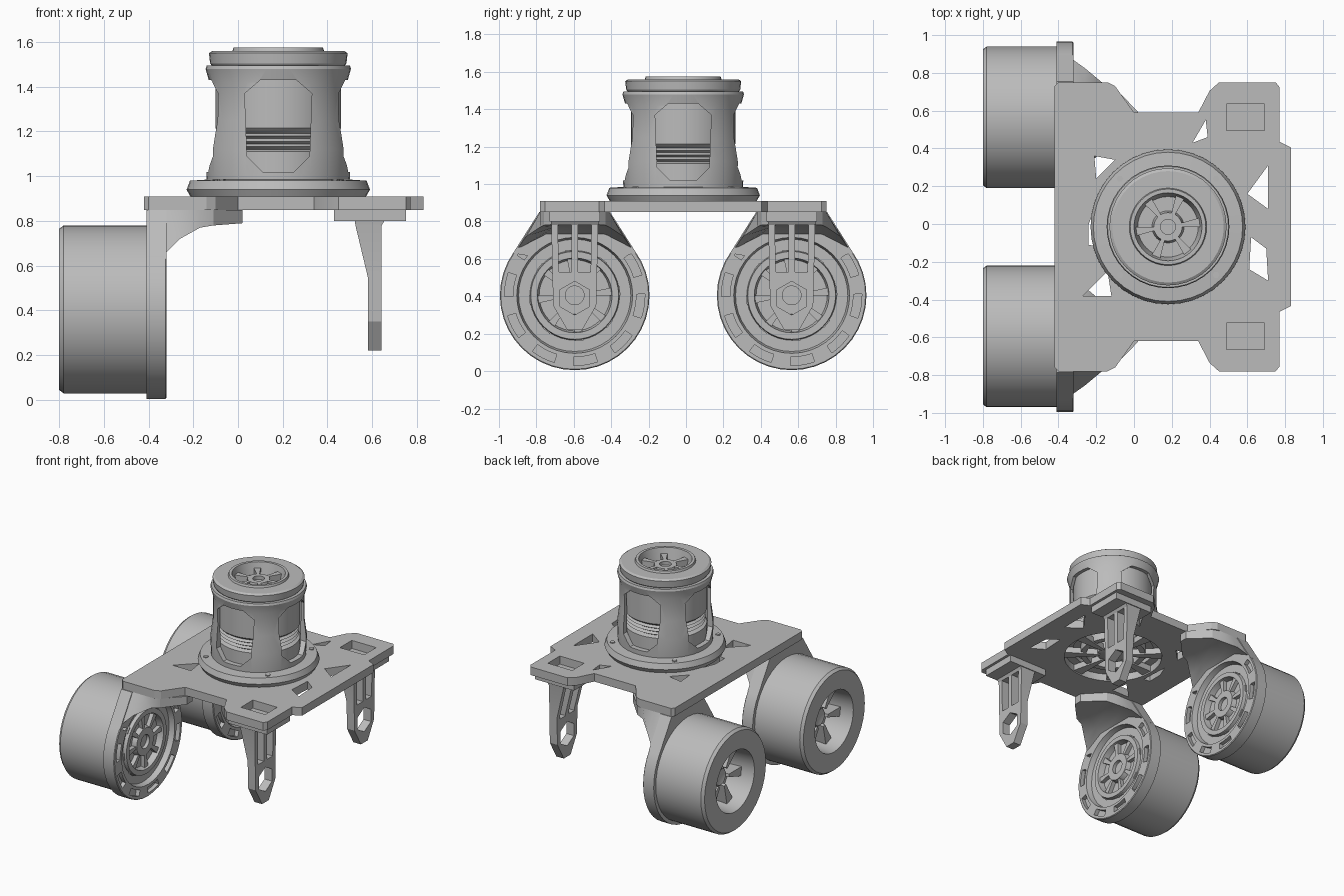
import bpy, bmesh
from math import sin, cos, pi, radians
from mathutils import Matrix

cube = bpy.data.objects.get("Cube")
if cube:
    bpy.data.objects.remove(cube, do_unlink=True)

grey = bpy.data.materials.new("plain grey")
grey.use_nodes = True
grey.diffuse_color = (0.5, 0.5, 0.5, 1)
grey.node_tree.nodes["Principled BSDF"].inputs["Base Color"].default_value = (0.5, 0.5, 0.5, 1)


def finish(name, bm):
    """Turn a bmesh into a named object."""
    bmesh.ops.remove_doubles(bm, verts=bm.verts, dist=1e-5)
    bmesh.ops.recalc_face_normals(bm, faces=bm.faces)
    mesh = bpy.data.meshes.new(name)
    bm.to_mesh(mesh)
    bm.free()
    mesh.materials.append(grey)
    obj = bpy.data.objects.new(name, mesh)
    bpy.context.collection.objects.link(obj)
    return obj


def add_loft(bm, rings):
    """Skin a list of equal-length rings and cap both ends."""
    loops = [[bm.verts.new(p) for p in ring] for ring in rings]
    n = len(loops[0])
    for a, b in zip(loops, loops[1:]):
        for i in range(n):
            j = (i + 1) % n
            bm.faces.new((a[i], a[j], b[j], b[i]))
    bm.faces.new(loops[0])
    bm.faces.new(loops[-1])


def prisms(name, outlines, axis, low, high):
    """Extrude 2D outlines along an axis into one object."""
    place = {"x": lambda p, h: (h, p[0], p[1]),
             "y": lambda p, h: (p[0], h, p[1]),
             "z": lambda p, h: (p[0], p[1], h)}[axis]
    bm = bmesh.new()
    for pts in outlines:
        add_loft(bm, [[place(p, h) for p in pts] for h in (low, high)])
    return finish(name, bm)


def lathe(name, profile, centre, axis="z", steps=40):
    """Revolve a (radius, height) profile round a vertical or x axis."""
    bm = bmesh.new()
    verts = [bm.verts.new((r, 0, h)) for r, h in profile]
    edges = [bm.edges.new(pair) for pair in zip(verts, verts[1:])]
    bmesh.ops.spin(bm, geom=verts + edges, cent=(0, 0, 0), axis=(0, 0, 1),
                   angle=2 * pi, steps=steps, use_duplicate=False)
    if axis == "x":
        bm.transform(Matrix.Rotation(pi / 2, 4, "Y"))
    bm.transform(Matrix.Translation(centre))
    return finish(name, bm)


def cut(obj, cutter):
    """Subtract the cutter, then discard it."""
    mod = obj.modifiers.new("cut", "BOOLEAN")
    mod.object = cutter
    mod.operation = "DIFFERENCE"
    mod.solver = "EXACT"
    bpy.context.view_layer.objects.active = obj
    bpy.ops.object.modifier_apply(modifier=mod.name)
    bpy.data.objects.remove(cutter, do_unlink=True)


def ngon(u, v, r, n):
    return [(u + r * cos(2 * pi * i / n), v + r * sin(2 * pi * i / n)) for i in range(n)]


def rect(u, v, w, h):
    return [(u - w, v - h), (u + w, v - h), (u + w, v + h), (u - w, v + h)]


def sector(u, v, r0, r1, a0, a1, n=4):
    """Outline of an arc-shaped slot, angles in degrees."""
    angles = [radians(a0 + (a1 - a0) * i / n) for i in range(n + 1)]
    return ([(u + r0 * cos(a), v + r0 * sin(a)) for a in angles]
            + [(u + r1 * cos(a), v + r1 * sin(a)) for a in reversed(angles)])


def spokes(u, v, r0, r1, count, width):
    return [sector(u, v, r0, r1, 360 * i / count, 360 * i / count + width, 1) for i in range(count)]


CX, CY = 0.18, -0.015      # turret axis
WHEEL_Z = 0.405

# Deck plate with its cut-outs
half = [(0.83, 0.42), (0.77, 0.45), (0.77, 0.74), (0.75, 0.765), (0.45, 0.765), (0.40, 0.72),
        (0.34, 0.605), (0, 0.605), (-0.10, 0.745), (-0.14, 0.765), (-0.40, 0.765), (-0.42, 0.745)]
outline = [(x, y - 0.015) for x, y in half] + [(x, -y - 0.015) for x, y in reversed(half)]
deck = prisms("deck_plate", [outline], "z", 0.85, 0.91)
holes = [
    ngon(CX, CY, 0.345, 32),
    rect(0.59, 0.565, 0.1, 0.07), rect(0.59, -0.595, 0.1, 0.07),
    [(0.60, 0.16), (0.71, 0.08), (0.71, 0.31)],
    [(0.62, -0.07), (0.70, -0.13), (0.71, -0.30), (0.61, -0.24)],
    [(-0.21, 0.36), (-0.20, 0.24), (-0.10, 0.34)],
    [(-0.20, 0.10), (-0.24, 0.0), (-0.24, -0.11), (-0.19, -0.12)],
    [(-0.14, -0.25), (-0.27, -0.38), (-0.12, -0.38)],
    [(0.38, 0.55), (0.31, 0.43), (0.39, 0.46)],
]
cut(deck, prisms("deck_cutter", holes, "z", 0.8, 1.0))

# Struts and rings under the turret
prisms("underside_struts", spokes(CX, CY, 0.09, 0.36, 8, 13), "z", 0.86, 0.905)
lathe("underside_hub", [(0, 0.86), (0.08, 0.86), (0.11, 0.87), (0.11, 0.95), (0, 0.95)], (CX, CY, 0))
lathe("underside_ring", [(0.19, 0.87), (0.23, 0.87), (0.23, 0.93), (0.19, 0.93), (0.19, 0.87)], (CX, CY, 0))

# Turret housing: flange and slightly waisted shell with four windows
shell = lathe("turret_housing", [
    (0.285, 0.905), (0.39, 0.905), (0.41, 0.94), (0.395, 0.98), (0.32, 0.985), (0.325, 1.12),
    (0.308, 1.25), (0.308, 1.42), (0.325, 1.48), (0.32, 1.495), (0.285, 1.495), (0.285, 0.905)], (CX, CY, 0))
window = [(0.07, 1.02), (0.14, 1.09), (0.15, 1.37), (0.08, 1.43)]
window += [(-u, z) for u, z in reversed(window)]
cut(shell, prisms("window_cutter", [[(CX + u, z) for u, z in window]], "y", -0.6, 0.6))
cut(shell, prisms("window_cutter", [[(CY + u, z) for u, z in window]], "x", -0.5, 0.9))

# Motor inside the housing with a ribbed waist
ribs = [(r, 1.12 + 0.012 * i) for i, r in enumerate([0.25, 0.27] * 4)]
lathe("turret_motor", [(0, 0.93), (0.28, 0.93), (0.28, 1.11)] + ribs
      + [(0.28, 1.215), (0.28, 1.48), (0, 1.48)], (CX, CY, 0))

# Turret cap with a recessed, spoked centre
lathe("turret_cap", [
    (0, 1.485), (0.29, 1.485), (0.305, 1.505), (0.31, 1.55), (0.295, 1.56), (0.205, 1.56), (0.20, 1.575),
    (0.18, 1.575), (0.16, 1.49), (0.085, 1.49), (0.075, 1.535), (0.04, 1.535), (0.04, 1.51), (0, 1.51)],
    (CX, CY, 0))
prisms("cap_spokes", spokes(CX, CY, 0.06, 0.17, 6, 16), "z", 1.487, 1.535)
screws = [ngon(CX + 0.36 * cos(a), CY + 0.36 * sin(a), 0.018, 6)
          for a in [pi / 4 + i * pi / 2 for i in range(4)]]
prisms("flange_screws", screws, "z", 0.97, 0.988)

for side, wy in (("left", 0.565), ("right", -0.595)):
    # Wheel drum, open outside, with a stepped flange inside
    wheel = lathe("wheel_" + side, [
        (0, -0.66), (0.06, -0.68), (0.13, -0.60), (0.21, -0.60), (0.225, -0.80), (0.36, -0.80),
        (0.375, -0.78), (0.375, -0.41), (0.40, -0.41), (0.40, -0.325), (0.395, -0.32), (0.31, -0.32),
        (0.30, -0.36), (0.24, -0.36), (0.235, -0.335), (0.20, -0.335), (0.19, -0.38), (0.11, -0.38),
        (0.10, -0.345), (0.05, -0.345), (0.05, -0.37), (0, -0.37)], (0, wy, WHEEL_Z), "x")
    slots = [sector(wy, WHEEL_Z, 0.33, 0.375, a, a + 20) for a in range(125, 415, 36)]
    cut(wheel, prisms("slot_cutter", slots, "x", -0.35, -0.2))
    prisms("wheel_spokes_" + side, spokes(wy, WHEEL_Z, 0.07, 0.218, 6, 18), "x", -0.70, -0.59)
    prisms("hub_spokes_" + side, spokes(wy, WHEEL_Z, 0.09, 0.245, 8, 12), "x", -0.39, -0.35)

    # Bracket from the wheel flange up to the deck
    arch = [(wy + 0.33 * cos(a), WHEEL_Z + 0.33 * sin(a)) for a in [radians(d) for d in range(40, 141, 20)]]
    tang = [(wy - 0.19, 0.85), (wy + 0.19, 0.85), (wy + 0.33, 0.63)] + arch + [(wy - 0.33, 0.63)]
    prisms("bracket_plate_" + side, [tang], "x", -0.41, -0.32)
    bm = bmesh.new()
    rings = []
    for x, low, mid, wide in ((-0.33, 0.65, 0.73, 0.31), (-0.26, 0.72, 0.755, 0.26),
                              (-0.17, 0.77, 0.775, 0.185), (-0.11, 0.78, 0.78, 0.165),
                              (0.02, 0.79, 0.79, 0.03)):
        top = min(wide, 0.185)
        rings.append([(x, wy + u, z) for u, z in (
            (-top, 0.85), (-wide, low), (-wide / 2, mid), (wide / 2, mid), (wide, low), (top, 0.85))])
    add_loft(bm, rings)
    finish("bracket_arm_" + side, bm)

    # Support leg with its pad, slots and hexagonal eye
    prisms("leg_pad_" + side, [rect(0.59, wy, 0.16, 0.135)], "z", 0.80, 0.85)
    bm = bmesh.new()
    add_loft(bm, [[(x, wy + u, z) for x, u in ((x0, -w), (x1, -w), (x1, w), (x0, w))]
                  for z, x0, x1, w in ((0.81, 0.52, 0.66, 0.13), (0.78, 0.525, 0.642, 0.125),
                                       (0.55, 0.58, 0.642, 0.12), (0.35, 0.58, 0.642, 0.115),
                                       (0.22, 0.58, 0.642, 0.04))])
    leg = finish("support_leg_" + side, bm)
    openings = [[(v - WHEEL_Z + wy, u - wy + 0.39) for u, v in ngon(wy, WHEEL_Z, 0.09, 6)]] + [
        [(wy + s * 0.018, 0.53), (wy + s * 0.085, 0.53), (wy + s * 0.09, 0.78), (wy + s * 0.018, 0.78)]
        for s in (-1, 1)]
    cut(leg, prisms("leg_cutter", openings, "x", 0.4, 0.8))

# Smooth the round parts, keeping edges sharp
bpy.ops.object.select_all(action="DESELECT")
for obj in bpy.context.collection.objects:
    if obj.type == "MESH":
        obj.select_set(True)
        bpy.context.view_layer.objects.active = obj
bpy.ops.object.shade_smooth_by_angle(angle=radians(25))
